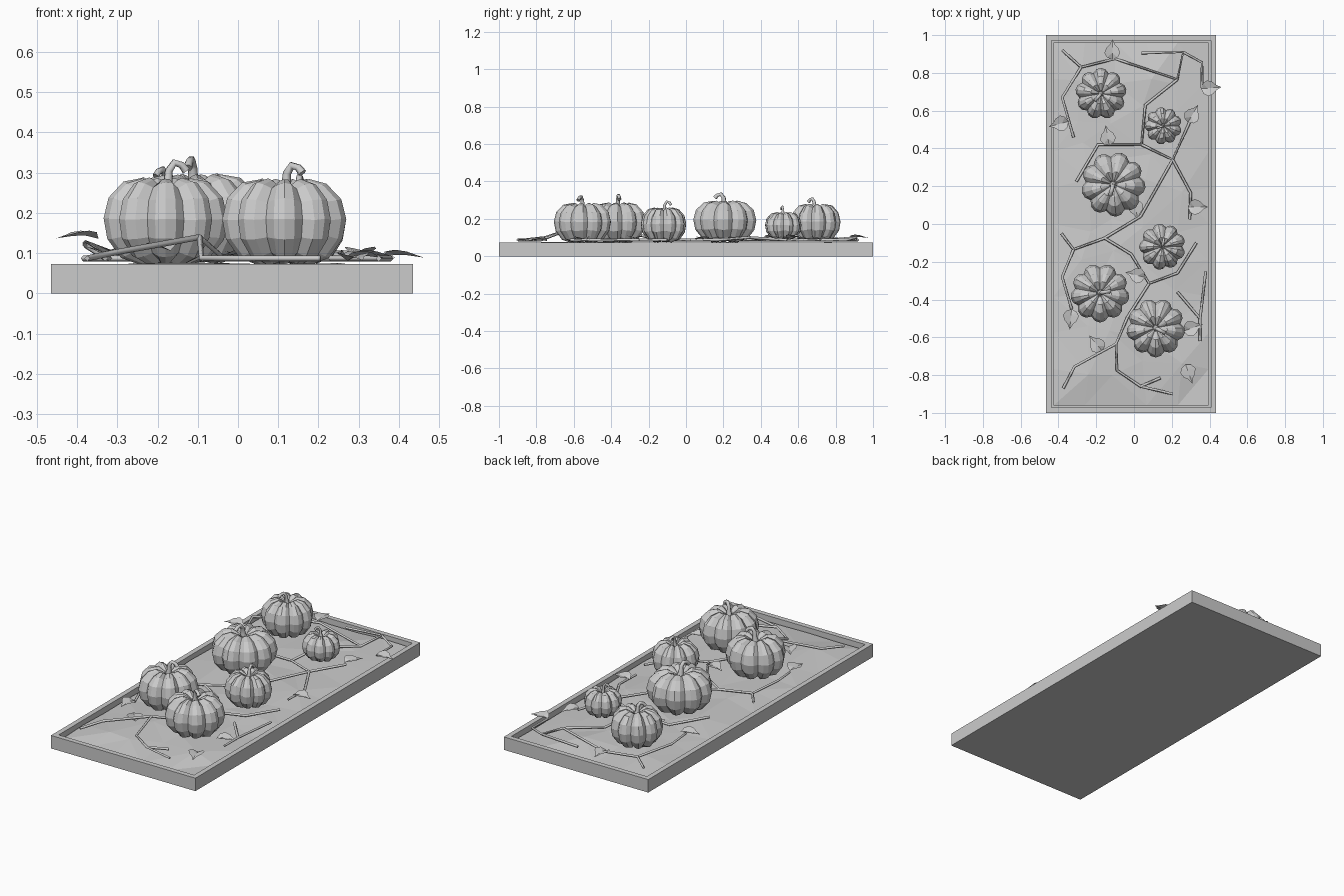
import bpy, bmesh, math, random
from mathutils import Vector, Matrix

if "Cube" in bpy.data.objects:
    bpy.data.objects.remove(bpy.data.objects["Cube"])

random.seed(4)


def mesh_object(name, bm):
    bmesh.ops.recalc_face_normals(bm, faces=bm.faces[:])
    me = bpy.data.meshes.new(name)
    bm.to_mesh(me)
    bm.free()
    ob = bpy.data.objects.new(name, me)
    bpy.context.collection.objects.link(ob)
    return ob


def tubes(name, paths, depth):
    """Square-section tubes along poly paths of (x, y, z, radius)."""
    cu = bpy.data.curves.new(name, 'CURVE')
    cu.dimensions = '3D'
    cu.bevel_depth = depth
    cu.bevel_resolution = 1 if name.startswith("stem") else 0
    cu.use_fill_caps = True
    for path in paths:
        sp = cu.splines.new('POLY')
        sp.points.add(len(path) - 1)
        for p, (x, y, z, r) in zip(sp.points, path):
            p.co = (x, y, z, 1)
            p.radius = r
    ob = bpy.data.objects.new(name, cu)
    bpy.context.collection.objects.link(ob)
    bpy.context.view_layer.objects.active = ob
    bpy.ops.object.select_all(action='DESELECT')
    ob.select_set(True)
    bpy.ops.object.convert(target='MESH')
    return ob


# Planter bed: block with a recessed top
bm = bmesh.new()
bmesh.ops.create_cube(bm, size=1, matrix=Matrix.Translation((-0.015, 0, 0.0365))
                      @ Matrix.Diagonal((0.9, 2, 0.073, 1)))
bm.faces.ensure_lookup_table()
top = max(bm.faces, key=lambda f: f.calc_center_median().z)
bmesh.ops.inset_region(bm, faces=[top], thickness=0.04)
floor = bmesh.ops.extrude_discrete_faces(bm, faces=[top])['faces'][0]
bmesh.ops.translate(bm, verts=floor.verts[:], vec=(0, 0, -0.035))
mesh_object("planter_bed", bm)

# Uneven soil, lower along the rim
bm = bmesh.new()
bmesh.ops.create_grid(bm, x_segments=5, y_segments=10, size=0.5,
                      matrix=Matrix.Translation((-0.015, 0, 0)) @ Matrix.Diagonal((0.82, 1.92, 1, 1)))
for v in bm.verts:
    rim = abs(v.co.x + 0.015) > 0.4 or abs(v.co.y) > 0.95
    v.co.z = random.uniform(0.046, 0.056) if rim else random.uniform(0.062, 0.078)
    if not rim:
        v.co.x += random.uniform(-0.04, 0.04)
        v.co.y += random.uniform(-0.05, 0.05)
bmesh.ops.triangulate(bm, faces=bm.faces[:])
mesh_object("soil", bm)

# Pumpkin profile: radius factor, height factor
PROFILE = [(0.4, 0.0), (0.72, 0.09), (0.94, 0.3), (1.0, 0.53),
           (0.92, 0.77), (0.68, 0.95), (0.4, 1.0), (0.14, 0.9)]
LOBES, STEPS = 9, 4


def pumpkin(name, x, y, z0, z1, r, hook, stem_top):
    bm = bmesh.new()
    n = LOBES * STEPS
    h = z1 - z0
    rings = []
    for pr, pz in PROFILE:
        ring = []
        for i in range(n):
            groove = abs(math.sin(math.pi * i / STEPS)) ** 0.8
            a = math.tau * i / n + hook
            rr = r * pr * (0.86 + 0.15 * groove)
            drop = 0.07 * (1 - groove) * (pz - 0.5) * 2
            zz = z0 + h * (pz - drop) + random.uniform(-0.002, 0.002)
            ring.append(bm.verts.new((x + rr * math.cos(a), y + rr * math.sin(a), zz)))
        rings.append(ring)
    for lo, hi in zip(rings, rings[1:]):
        for i in range(n):
            j = (i + 1) % n
            bm.faces.new((lo[i], lo[j], hi[j], hi[i]))
    for ring, pz in ((rings[0], 0.05), (rings[-1], 0.82)):
        c = bm.verts.new((x, y, z0 + h * pz))
        for i in range(n):
            bm.faces.new((ring[i], ring[(i + 1) % n], c))
    mesh_object(name, bm)
    # Hooked stem
    c, s, k = math.cos(hook), math.sin(hook), r / 0.155
    base = z0 + h * 0.8
    rise = stem_top - 0.01 - base
    path = [(0, 0, 1.7), (0.006, 0.4, 1.1), (0.008, 0.75, 0.95),
            (0.022, 1, 0.9), (0.04, 0.93, 0.85), (0.052, 0.75, 1.0)]
    tubes("stem_" + name, [[(x + c * d * k, y + s * d * k, base + rise * t, w)
                            for d, t, w in path]], 0.011 * k)


# x, y, bottom, top, radius, stem direction, stem top
for i, (x, y, z0, z1, r, deg, st) in enumerate([
        (-0.175, 0.69, 0.078, 0.28, 0.135, 230, 0.318),
        (0.155, 0.52, 0.09, 0.235, 0.098, 200, 0.275),
        (-0.11, 0.21, 0.075, 0.297, 0.17, 255, 0.342),
        (0.15, -0.12, 0.075, 0.26, 0.122, 80, 0.302),
        (-0.18, -0.365, 0.07, 0.287, 0.155, 10, 0.335),
        (0.115, -0.55, 0.07, 0.285, 0.155, 330, 0.328)]):
    pumpkin(f"pumpkin_{i + 1}", x, y, z0, z1, r, math.radians(deg), st)

# Angular vines: branching paths of x, y
VINES = [
    [(-.38, .92), (-.28, .83), (-.10, .875), (.23, .765), (.26, .91), (.04, .905)],
    [(-.28, .83), (-.38, .67), (-.32, .46)],
    [(.26, .91), (.36, .855), (.36, .72)],
    [(.23, .765), (.06, .63), (.04, .42), (-.19, .42), (-.305, .225)],
    [(.04, .42), (.205, .34), (.295, .54)],
    [(.205, .34), (.30, .165), (.295, .025)],
    [(.205, .34), (.035, .04), (-.155, -.075), (-.32, -.135), (-.385, -.05)],
    [(-.32, -.135), (-.38, -.28), (-.33, -.45)],
    [(-.155, -.075), (-.015, -.16), (.08, -.315), (.23, -.26), (.33, -.10)],
    [(.08, -.315), (-.035, -.495), (-.095, -.635), (-.315, -.755), (-.375, -.87)],
    [(-.095, -.635), (-.09, -.775), (.035, -.86), (.205, -.9)],
    [(.035, -.86), (.14, -.815)],
    [(.38, -.25), (.35, -.50), (.35, -.62)],
    [(.23, -.36), (.35, -.5)],
]
RAISED = {(-.095, -.635): 0.14, (-.315, -.755): 0.1, (-.38, .67): 0.125, (-.38, -.28): 0.12,
          (.205, .34): 0.1, (.26, .91): 0.1}
tubes("vines", [[(x, y, RAISED.get((x, y), 0.087), 1) for x, y in p] for p in VINES], 0.0075)

# Leaves: half outline (along, across, lift), mirrored over a midrib
HALF = [(0.012, 0.028, 0.012), (0.035, 0.042, 0.016), (0.062, 0.032, 0.012), (0.08, 0.014, 0.006)]


def leaf(name, x, y, z, deg):
    bm = bmesh.new()
    m = Matrix.Translation((x, y, z)) @ Matrix.Rotation(math.radians(deg), 4, 'Z') \
        @ Matrix.Translation((-0.05, 0, 0))
    rib = [bm.verts.new(m @ Vector(p)) for p in
           [(0, 0, -0.004), (0.035, 0, 0.004), (0.065, 0, 0.003), (0.108, 0, -0.003)]]
    for s in (1, -1):
        e = [bm.verts.new(m @ Vector((a, s * b, c))) for a, b, c in HALF]
        for f in ((rib[0], e[0], rib[1]), (e[0], e[1], rib[1]), (rib[1], e[1], e[2], rib[2]),
                  (rib[2], e[2], e[3]), (rib[2], e[3], rib[3])):
            bm.faces.new(f)
    mesh_object(name, bm)


for i, args in enumerate([
        (-.115, .92, .1, 90), (.405, .72, .092, 5), (-.395, .53, .14, 195), (.31, .58, .1, 60),
        (-.14, .465, .1, 100), (.335, .09, .092, 0), (.01, .08, .09, 280), (.01, -.27, .095, 165),
        (-.335, -.50, .1, 265), (-.2, -.635, .11, 130), (.31, -.55, .09, 20), (.29, -.79, .085, 290)]):
    leaf(f"leaf_{i + 1}", *args)
